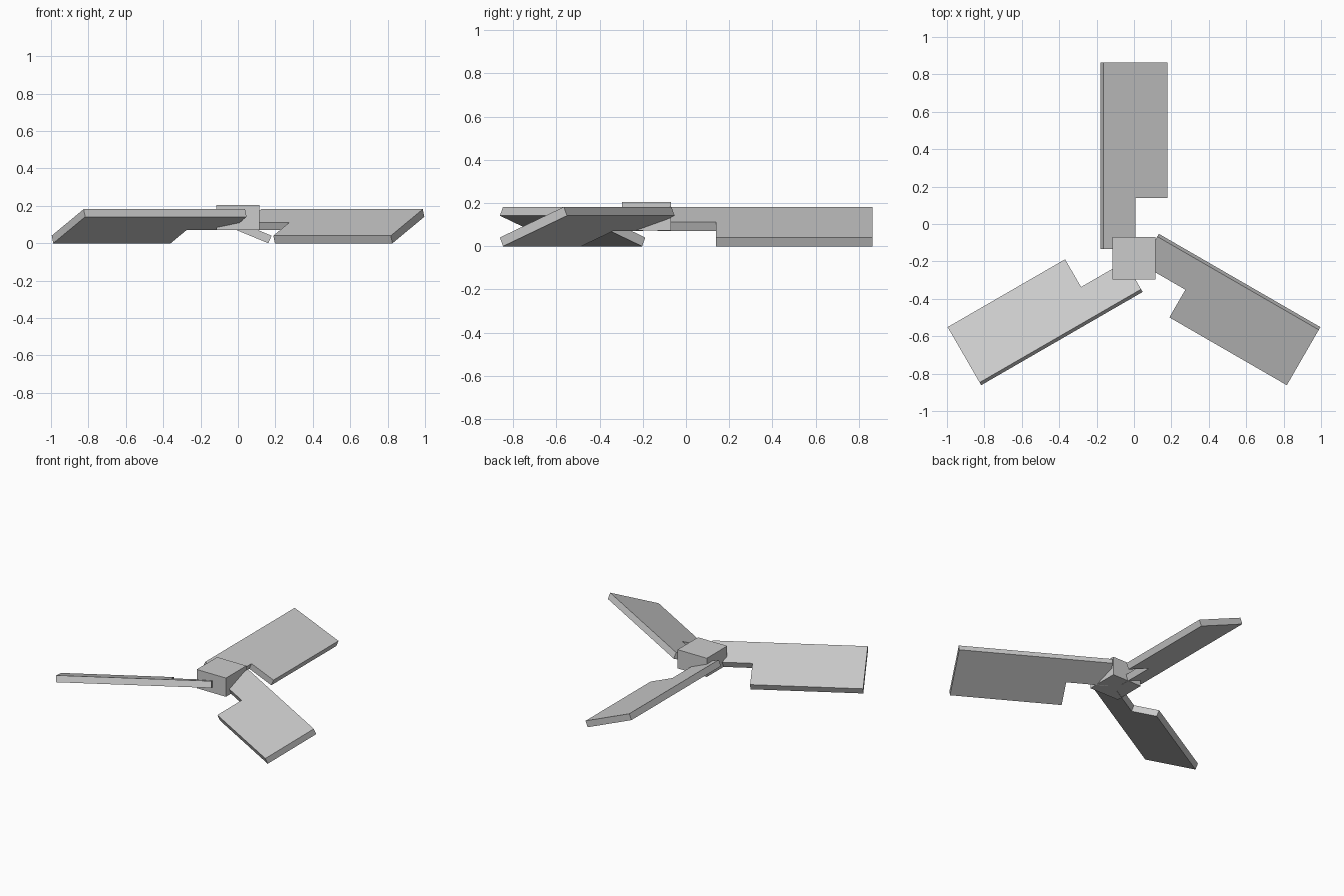
import bpy
import bmesh
from math import radians
from mathutils import Matrix, Vector

cube = bpy.data.objects.get("Cube")
if cube:
    bpy.data.objects.remove(cube, do_unlink=True)

CENTRE = Vector((0, -0.183, 0))   # rotor axis
BLADE_Z = 0.091                   # height of the blade mid-plane
PITCH = radians(22.5)
WIDTH, THICK = 0.37, 0.044
ROOT, NOTCH, TIP = 0.05, 0.322, 1.047   # radii along a blade

grey = bpy.data.materials.new("light_grey")
grey.use_nodes = True
colour = (0.6, 0.6, 0.6, 1)
grey.diffuse_color = colour
grey.node_tree.nodes["Principled BSDF"].inputs["Base Color"].default_value = colour


def add_object(name, bm):
    bmesh.ops.recalc_face_normals(bm, faces=bm.faces)
    mesh = bpy.data.meshes.new(name)
    bm.to_mesh(mesh)
    bm.free()
    mesh.materials.append(grey)
    obj = bpy.data.objects.new(name, mesh)
    bpy.context.collection.objects.link(obj)
    return obj


def add_blade(name, angle):
    # Flat paddle with the trailing half cut back at the root
    h = WIDTH / 2
    outline = [(-h, ROOT), (0, ROOT), (0, NOTCH), (h, NOTCH), (h, TIP), (-h, TIP)]
    bm = bmesh.new()
    face = bm.faces.new([bm.verts.new((x, y, -THICK / 2)) for x, y in outline])
    result = bmesh.ops.extrude_face_region(bm, geom=[face])
    top = [v for v in result["geom"] if isinstance(v, bmesh.types.BMVert)]
    bmesh.ops.translate(bm, verts=top, vec=(0, 0, THICK))
    blade = add_object(name, bm)
    # Pitch about its length, then swing round the rotor axis
    blade.matrix_world = (Matrix.Translation(CENTRE + Vector((0, 0, BLADE_Z)))
                          @ Matrix.Rotation(angle, 4, 'Z')
                          @ Matrix.Rotation(PITCH, 4, 'Y'))


for name, degrees in (("back_blade", 0), ("right_blade", 120), ("left_blade", 240)):
    add_blade(name, radians(degrees))

# Square hub block
bm = bmesh.new()
bmesh.ops.create_cube(bm, size=1, matrix=Matrix.Diagonal((0.228, 0.228, 0.132, 1)))
hub = add_object("hub", bm)
hub.location = CENTRE + Vector((0, 0, 0.138))
